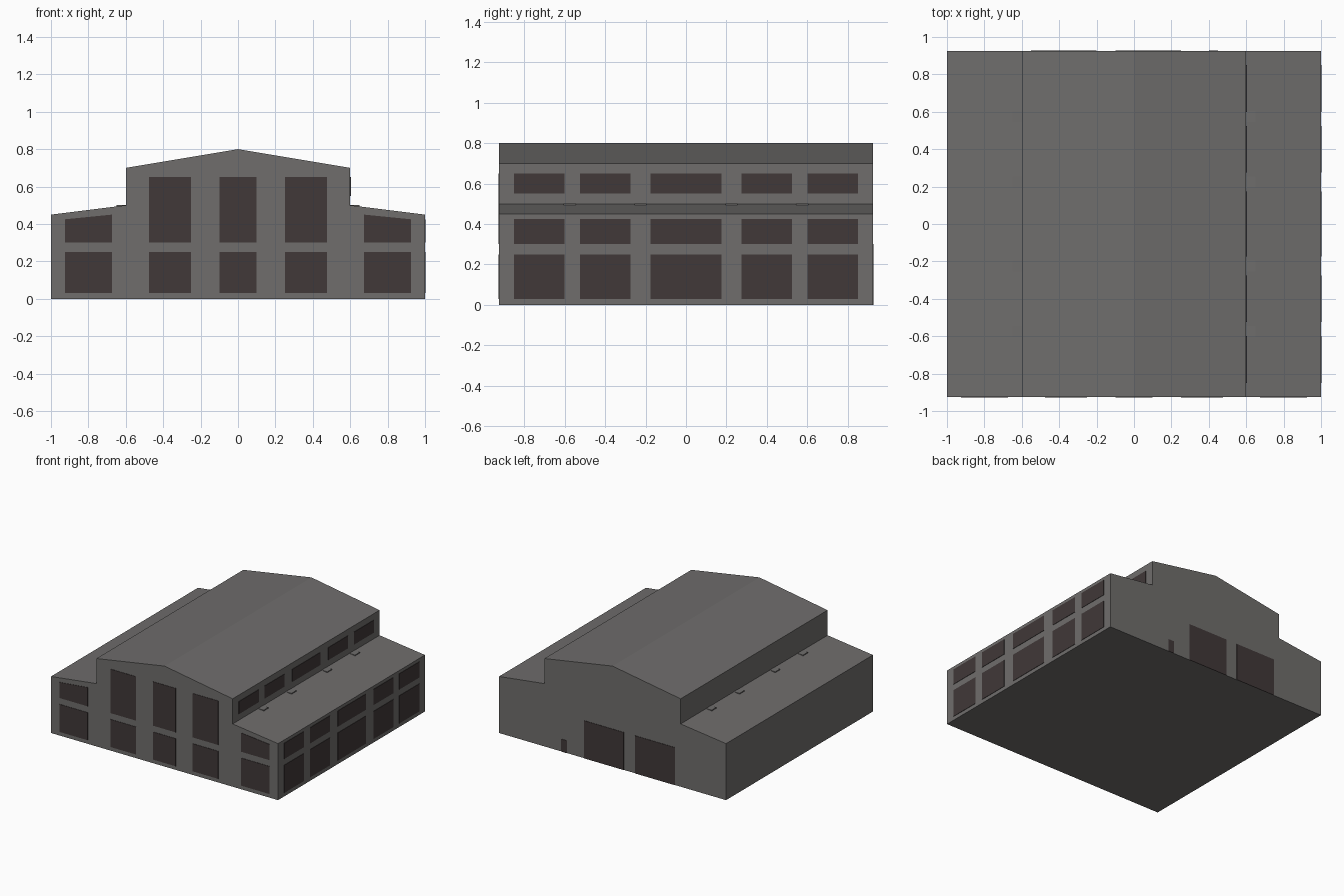
import bpy, bmesh
from mathutils import Vector

if "Cube" in bpy.data.objects:
    bpy.data.objects.remove(bpy.data.objects["Cube"])

D = 0.924      # half depth of the hall
T = 0.003      # how far window plates stand proud


def material(name, rgb):
    m = bpy.data.materials.new(name)
    m.diffuse_color = (*rgb, 1)
    m.use_nodes = True
    m.node_tree.nodes["Principled BSDF"].inputs["Base Color"].default_value = m.diffuse_color
    return m


WALL = material("wall grey", (0.160, 0.155, 0.150))
ROOF = material("roof grey", (0.158, 0.153, 0.150))
GLASS = material("dark opening", (0.052, 0.040, 0.040))


def prisms(name, outlines, offset, mats):
    """One object made of outlines (lists of 3D points), each extruded by offset."""
    bm = bmesh.new()
    for pts in outlines:
        face = bm.faces.new([bm.verts.new(p) for p in pts])
        ext = bmesh.ops.extrude_face_region(bm, geom=[face], use_keep_orig=True)
        bmesh.ops.translate(bm, vec=Vector(offset),
                            verts=[g for g in ext["geom"] if isinstance(g, bmesh.types.BMVert)])
    bmesh.ops.recalc_face_normals(bm, faces=bm.faces[:])
    if len(mats) > 1:                      # upward faces take the second colour
        for f in bm.faces:
            f.material_index = int(f.normal.z > 0.5)
    me = bpy.data.meshes.new(name)
    bm.to_mesh(me)
    bm.free()
    for m in mats:
        me.materials.append(m)
    ob = bpy.data.objects.new(name, me)
    bpy.context.collection.objects.link(ob)
    return ob


def on_y(x0, x1, z0, z1, y, z2=None):
    """Four-sided outline on a front or back wall; z2 is the top height at x1."""
    return [(x0, y, z0), (x1, y, z0), (x1, y, z1 if z2 is None else z2), (x0, y, z1)]


def on_x(y0, y1, z0, z1, x):
    return [(x, y0, z0), (x, y1, z0), (x, y1, z1), (x, y0, z1)]


# Hall body: nave with pitched roof and two lower lean-to aisles
half = [(1, 0), (1, 0.45), (0.6, 0.5), (0.6, 0.7)]
profile = half + [(0, 0.8)] + [(-x, z) for x, z in reversed(half)]
prisms("hall_body", [[(x, -D, z) for x, z in profile]], (0, 2 * D, 0), [WALL, ROOF])

# Beam ends poking through the aisle roofs
beams = [on_y(*((0.59, 0.65) if s > 0 else (-0.65, -0.59)), 0.48, 0.501, y - 0.03)
         for s in (1, -1) for y in (-0.575, -0.225, 0.225, 0.575)]
prisms("roof_beam_ends", beams, (0, 0.06, 0), [WALL, ROOF])

# Front windows: three nave bays, plus aisle bays with sloping heads
front = []
for x0, x1 in ((-0.475, -0.25), (-0.1, 0.1), (0.25, 0.475)):
    front += [on_y(x0, x1, 0.03, 0.25, -D), on_y(x0, x1, 0.3, 0.65, -D)]
for s in (-1, 1):
    front += [on_y(s * 0.675, s * 0.925, 0.03, 0.25, -D),
              on_y(s * 0.675, s * 0.925, 0.3, 0.45, -D, 0.425)]
prisms("front_windows", front, (0, -T, 0), [GLASS])

# Right side windows: two rows on the aisle wall, one on the clerestory
bays = ((-0.85, -0.6), (-0.525, -0.275), (-0.175, 0.175), (0.275, 0.525), (0.6, 0.85))
rows = ((0.03, 0.25, 1), (0.3, 0.425, 1), (0.55, 0.65, 0.6))
prisms("side_windows", [on_x(y0, y1, z0, z1, x) for y0, y1 in bays for z0, z1, x in rows],
       (T, 0, 0), [GLASS])

# Back doors: two large gates and a small hatch
gates = ((-0.55, -0.2, 0.3), (-0.1, 0.25, 0.3), (0.4, 0.45, 0.1))
prisms("back_doors", [on_y(x0, x1, 0, h, D) for x0, x1, h in gates], (0, T, 0), [GLASS])
